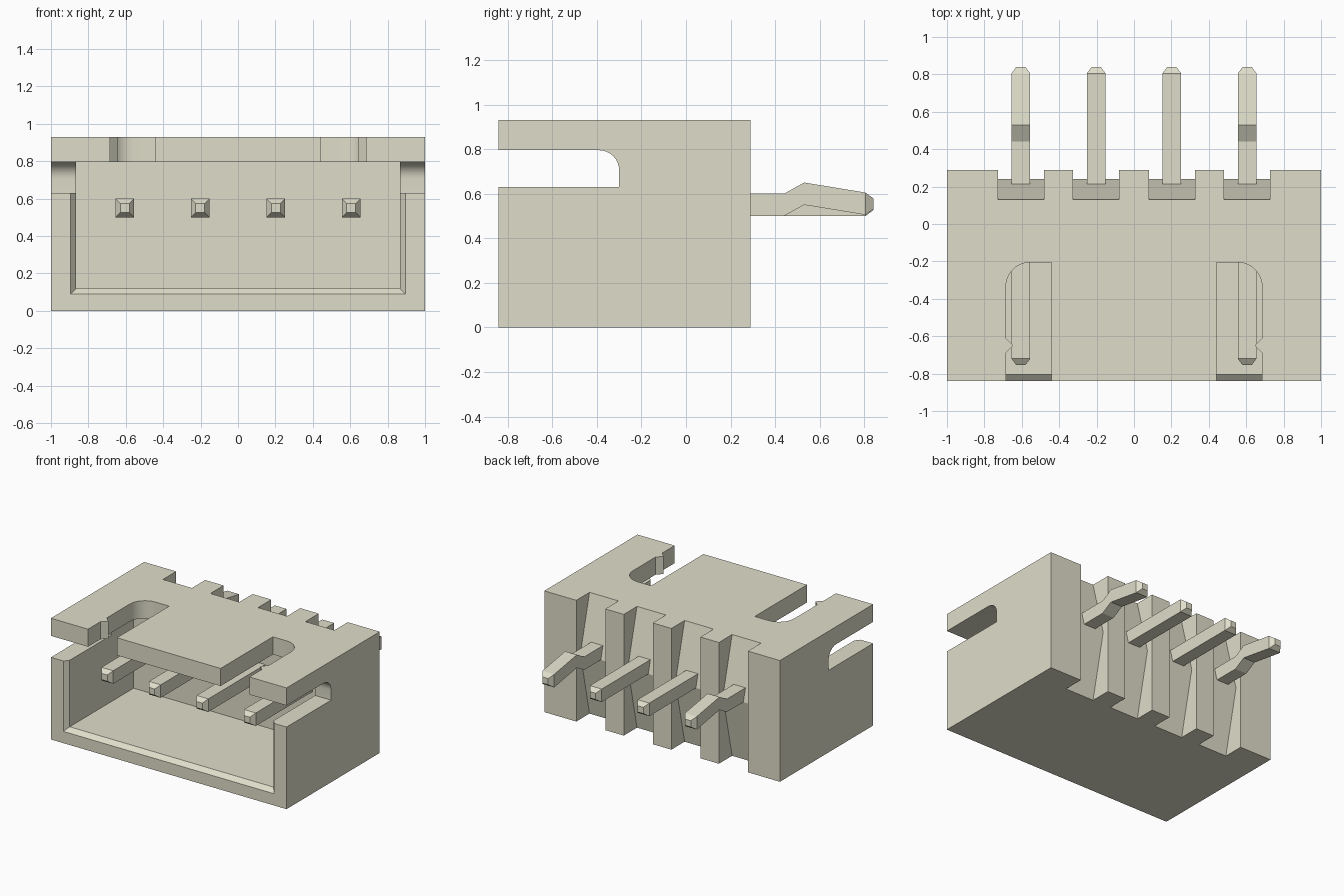
import bpy, bmesh, math

if "Cube" in bpy.data.objects:
    bpy.data.objects.remove(bpy.data.objects["Cube"])

beige = bpy.data.materials.new("beige plastic")
beige.diffuse_color = (0.74, 0.73, 0.59, 1)
beige.use_nodes = True
beige.node_tree.nodes["Principled BSDF"].inputs["Base Color"].default_value = beige.diffuse_color


def make(name, rings):
    """Skin a list of equal-length point rings and cap both ends."""
    bm = bmesh.new()
    loops = [[bm.verts.new(p) for p in ring] for ring in rings]
    n = len(loops[0])
    for a, b in zip(loops, loops[1:]):
        for i in range(n):
            j = (i + 1) % n
            bm.faces.new((a[i], a[j], b[j], b[i]))
    bm.faces.new(loops[0])
    bm.faces.new(loops[-1])
    bmesh.ops.recalc_face_normals(bm, faces=bm.faces)
    me = bpy.data.meshes.new(name)
    bm.to_mesh(me)
    bm.free()
    me.materials.append(beige)
    ob = bpy.data.objects.new(name, me)
    bpy.context.collection.objects.link(ob)
    return ob


def loft(name, cx, sections):
    """Rectangular sections (y, half width, z low, z high) joined along y."""
    return make(name, [[(cx - w, y, lo), (cx + w, y, lo), (cx + w, y, hi), (cx - w, y, hi)]
                       for y, w, lo, hi in sections])


def arc(cx, cy, r, a0, a1, steps=8):
    return [(cx + r * math.cos(math.radians(a0 + (a1 - a0) * i / steps)),
             cy + r * math.sin(math.radians(a0 + (a1 - a0) * i / steps)))
            for i in range(steps + 1)]


def cut(target, cutter):
    mod = target.modifiers.new("cut", 'BOOLEAN')
    mod.operation = 'DIFFERENCE'
    mod.solver = 'EXACT'
    mod.object = cutter
    bpy.context.view_layer.objects.active = target
    bpy.ops.object.modifier_apply(modifier=mod.name)
    bpy.data.objects.remove(cutter)


# Housing block
housing = loft("housing", 0, [(-0.84, 1, 0, 0.93), (0.29, 1, 0, 0.93)])

# Front cavity with a flared mouth
cut(housing, loft("cavity_cutter", 0, [
    (-0.95, 0.895, 0.09, 0.795), (-0.84, 0.895, 0.09, 0.795),
    (-0.805, 0.865, 0.12, 0.795), (-0.03, 0.865, 0.12, 0.795)]))

# Side slots with a rounded upper inner corner
side = [(-0.95, 0.63), (-0.30, 0.63)] + arc(-0.39, 0.705, 0.09, 0, 90) + [(-0.95, 0.795)]
cut(housing, make("side_slot_cutter", [[(x, y, z) for y, z in side] for x in (-1.1, 1.1)]))

# Top slots with a rounded corner and a small latch bump
top = ([(0.44, -0.95), (0.685, -0.95), (0.685, -0.69), (0.645, -0.65), (0.685, -0.61)]
       + arc(0.555, -0.335, 0.13, 0, 90) + [(0.44, -0.205)])
for s in (-1, 1):
    cut(housing, make("top_slot_cutter", [[(s * x, y, z) for x, y in top] for z in (0.7, 1.1)]))

# Rear notches with a ridged back face, one behind each pin
notch = [(0.4, -0.1), (0.4, 1.03), (0.104, 1.03), (0.24, 0.5), (0.108, -0.1)]
pin_x = (-0.605, -0.202, 0.202, 0.605)
for cx in pin_x:
    cut(housing, make("notch_cutter", [[(cx + d, y, z) for y, z in notch] for d in (-0.123, 0.123)]))

# Contact pins, the outer two kinked at the rear
for i, cx in enumerate(pin_x):
    kink = [(0.44, 0.05, 0.55), (0.53, 0.05, 0.60)] if i in (0, 3) else []
    path = ([(-0.755, 0.024, 0.55), (-0.72, 0.05, 0.55)] + kink
            + [(0.805, 0.05, 0.555 if kink else 0.55), (0.84, 0.024, 0.555 if kink else 0.55)])
    loft("contact_pin", cx, [(y, h, z - h, z + h) for y, h, z in path])

# Smooth only the rounded slot corners
bpy.ops.object.select_all(action='DESELECT')
housing.select_set(True)
bpy.context.view_layer.objects.active = housing
bpy.ops.object.shade_smooth_by_angle(angle=math.radians(20))
